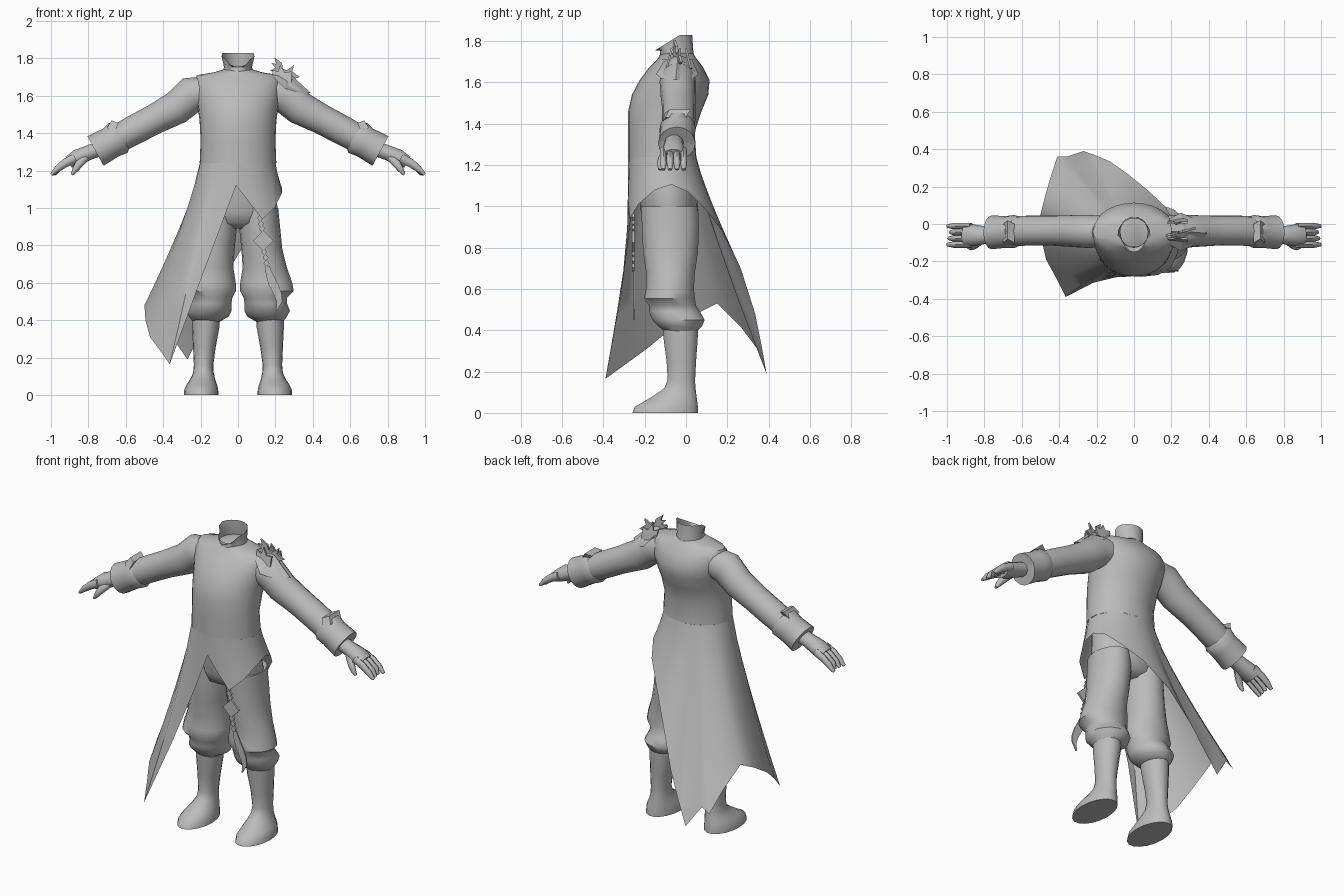
import bpy, bmesh, math
from mathutils import Vector

mat = bpy.data.materials.new("plain grey")
mat.diffuse_color = (0.5, 0.5, 0.5, 1)


def make(name, verts, faces, smooth=50, normals=True):
    me = bpy.data.meshes.new(name)
    me.from_pydata([tuple(v) for v in verts], [], faces)
    ob = bpy.data.objects.new(name, me)
    bpy.context.collection.objects.link(ob)
    me.materials.append(mat)
    if normals:
        bm = bmesh.new()
        bm.from_mesh(me)
        bmesh.ops.recalc_face_normals(bm, faces=bm.faces)
        bm.to_mesh(me)
        bm.free()
    bpy.ops.object.select_all(action='DESELECT')
    ob.select_set(True)
    bpy.context.view_layer.objects.active = ob
    if smooth:
        bpy.ops.object.shade_smooth_by_angle(angle=math.radians(smooth))
    return ob


def skin(name, rings, caps=(True, True), closed=True, smooth=50):
    """Bridge equal-length rings of points."""
    n = len(rings[0])
    verts = [p for r in rings for p in r]
    faces = [(i * n + j, i * n + (j + 1) % n, (i + 1) * n + (j + 1) % n, (i + 1) * n + j)
             for i in range(len(rings) - 1) for j in range(n if closed else n - 1)]
    if closed and caps[0]:
        faces.append(tuple(range(n)))
    if closed and caps[1]:
        faces.append(tuple(range(len(verts) - n, len(verts))))
    return make(name, verts, faces, smooth)


def oval(z, x0, x1, y0, y1, n=20):
    """Level ring spanning the given x and y limits."""
    return [Vector(((x0 + x1) / 2 + (x1 - x0) / 2 * math.cos(a),
                    (y0 + y1) / 2 + (y1 - y0) / 2 * math.sin(a), z))
            for a in (2 * math.pi * k / n for k in range(n))]


def limb(name, path, s, n=14, caps=(True, True)):
    """Tube through (x, y, z, half height, half depth), s = side."""
    pts = [Vector(p[:3]) for p in path]
    rings = []
    for i, p in enumerate(path):
        t = (pts[min(i + 1, len(pts) - 1)] - pts[max(i - 1, 0)])
        t.y = 0
        t.normalize()
        up = Vector((-t.z, 0, t.x))
        ring = []
        for k in range(n):
            a = 2 * math.pi * k / n
            q = pts[i] + up * p[3] * math.sin(a) + Vector((0, p[4] * math.cos(a), 0))
            ring.append(Vector((q.x * s, q.y, q.z)))
        rings.append(ring)
    return skin(name, rings, caps)


def plate(name, outline, offset):
    """Thin flat shape from 3D points, thickened along an offset."""
    o = Vector(offset)
    a = [Vector(p) for p in outline]
    n = len(a)
    faces = [tuple(range(n)), tuple(range(2 * n - 1, n - 1, -1))]
    faces += [(i, (i + 1) % n, n + (i + 1) % n, n + i) for i in range(n)]
    return make(name, a + [p + o for p in a], faces, 0)


# Coat body
body = [(1.24, .205, -.28, .05), (1.36, .2, -.28, .042), (1.46, .205, -.28, .075),
        (1.54, .215, -.262, .108), (1.61, .23, -.225, .114), (1.67, .235, -.18, .085),
        (1.71, .22, -.14, .055), (1.725, .13, -.13, .045), (1.74, .08, -.12, .035)]
skin("coat_body", [oval(z, -x, x, a, b, 28) for z, x, a, b in body], (False, True))

# Open collar, tall at the back and dipping at the front
base = oval(1.70, -.085, .085, -.13, .045)
waist = oval(1.755, -.075, .075, -.125, .035)
rim = oval(1.83, -.088, .088, -.15, .03)
for p in rim:
    p.z = 1.83 - .075 * max(0, (-.03 - p.y) / .12)
    if p.y < -.06:
        p.x *= .75
skin("collar", [base, waist, rim], (False, False))

# Asymmetric coat skirt: hem points from front opening around the left to the right hip
hem = [(-.01, -.28, 1.12), (-.10, -.285, .88), (-.22, -.315, .56), (-.365, -.39, .165),
       (-.41, -.30, .23), (-.47, -.19, .31), (-.495, -.08, .40), (-.50, .05, .48),
       (-.475, .15, .53), (-.44, .27, .41), (-.41, .36, .29), (-.36, .36, .32),
       (-.27, .39, .19), (-.20, .365, .33), (-.13, .335, .48), (-.03, .265, .70),
       (.08, .175, .88), (.17, .09, .99), (.215, .01, 1.07), (.235, -.07, 1.105),
       (.235, -.15, 1.08), (.20, -.23, 1.01), (.13, -.272, .94), (.06, -.28, 1.03),
       (-.01, -.28, 1.12)]
cols = len(hem)
angles = [math.atan2((h[1] + .115) / .165, h[0] / .205) for h in hem]
tops = [Vector((.205 * math.cos(a), -.115 + .165 * math.sin(a), 1.24)) for a in angles]
rows = []
for k in range(8):
    t = k / 7
    row = []
    for h, top in zip(hem, tops):
        q = top.lerp(Vector(h), t)
        f = t ** 1.18
        row.append((top.x + (h[0] - top.x) * f, top.y + (h[1] - top.y) * f, q.z))
    rows.append(row)
skin("coat_skirt", rows, closed=False)

# Trouser seat
skin("trouser_seat", [oval(z, -x, x, a, b) for z, x, a, b in
                      [(1.25, .18, -.25, .03), (1.08, .2, -.23, .05), (.98, .215, -.22, .06),
                       (.92, .19, -.2, .045), (.89, .1, -.14, 0)]])

leg = [(1.0, .01, .215, -.22, .06), (.9, .006, .225, -.215, .065), (.78, .018, .237, -.21, .06),
       (.68, .025, .262, -.195, .045), (.6, .012, .29, -.195, .04), (.555, .012, .298, -.205, .045),
       (.52, .03, .262, -.18, .05), (.49, .035, .262, -.18, .07), (.45, .035, .278, -.165, .092),
       (.42, .05, .262, -.135, .08), (.39, .1, .24, -.1, .05)]
boot = [(.43, .095, .245, -.115, .06), (.36, .1, .245, -.11, .058), (.25, .12, .24, -.095, .05),
        (.16, .132, .236, -.09, .045), (.12, .13, .24, -.105, .047), (.085, .122, .255, -.155, .052),
        (.055, .112, .275, -.205, .056), (.03, .106, .287, -.25, .06), (.0, .104, .29, -.262, .06)]
arm = [(.16, -.04, 1.62, .085, .085), (.25, -.04, 1.605, .098, .088), (.33, -.038, 1.535, .09, .085),
       (.45, -.035, 1.473, .08, .08), (.56, -.035, 1.415, .079, .08), (.66, -.04, 1.36, .075, .08),
       (.72, -.04, 1.33, .06, .07)]
cuff = [(.625, -.04, 1.385, .078, .08), (.64, -.04, 1.375, .094, .088), (.68, -.042, 1.35, .085, .085),
        (.762, -.045, 1.305, .09, .09), (.755, -.045, 1.309, .078, .078), (.70, -.045, 1.34, .05, .05)]
palm = [(.72, -.055, 1.325, .042, .045), (.80, -.06, 1.295, .042, .048), (.86, -.06, 1.27, .045, .058),
        (.905, -.06, 1.245, .035, .06)]
for s, side in ((-1, "left"), (1, "right")):
    # Baggy trouser leg and boot
    def mirrored(rows):
        return [oval(z, min(s * a, s * b), max(s * a, s * b), c, d, 18) for z, a, b, c, d in rows]
    skin("trouser_leg_" + side, mirrored(leg))
    skin("boot_" + side, mirrored(boot))
    # Sleeve with turned-back cuff
    limb("sleeve_" + side, arm, s, 16)
    limb("cuff_" + side, cuff, s, 16, (False, True))
    # Flared cuff corner
    plate("cuff_point_" + side, [(s * .64, -.1, 1.455), (s * .675, -.08, 1.468),
                                 (s * .70, -.1, 1.43), (s * .66, -.12, 1.40)], (0, .1, 0))
    # Hand with fingers and thumb
    limb("palm_" + side, palm, s, 10)
    for k in range(4):
        y = -.11 + k * .033
        r = .017
        limb("finger_%s_%d" % (side, k), [(.87, y, 1.268, .024, r), (.925, y, 1.24, .023, r),
             (.965, y, 1.21, .018, r), (.998 - .008 * (k % 3), y, 1.178, .008, .01)], s, 8)
    limb("thumb_" + side, [(.81, -.085, 1.275, .022, .02), (.85, -.115, 1.235, .022, .02),
                           (.87, -.125, 1.205, .016, .016), (.888, -.125, 1.178, .007, .009)], s, 8)

# Shoulder guard: folded leaf draped over the right shoulder
ridge = [(.2, -.04, 1.735), (.27, -.04, 1.725), (.335, -.045, 1.665), (.39, -.05, 1.615)]
front = [(.19, -.11, 1.70), (.25, -.145, 1.64), (.31, -.12, 1.62), (.39, -.052, 1.614)]
back = [(.19, .03, 1.71), (.25, .06, 1.64), (.31, .035, 1.62), (.39, -.048, 1.614)]
skin("shoulder_guard", [front, ridge, back], closed=False, smooth=0)

# Spiky crest shapes standing on the guard
crest = [(.17, 1.735), (.20, 1.75), (.178, 1.775), (.205, 1.77), (.195, 1.805), (.235, 1.775),
         (.24, 1.745), (.26, 1.735), (.30, 1.765), (.29, 1.73), (.33, 1.70), (.30, 1.69), (.25, 1.70)]
plate("shoulder_crest", [(x, -.05 + (x - .24) * .25, z) for x, z in crest], (0, .012, 0))
for y, lean in ((-.09, -.25), (.01, .25)):
    spike = [(.19, 1.70), (.18, 1.74), (.215, 1.73), (.225, 1.765), (.25, 1.725),
             (.285, 1.73), (.285, 1.67), (.24, 1.66)]
    plate("shoulder_spikes", [(x, y - (z - 1.7) * lean, z) for x, z in spike], (0, .01, 0))

# Hanging charm: beads, diamond, feather
def diamond(name, x, z, w, h):
    plate(name, [(x - w, -.262, z), (x, -.262, z - h), (x + w, -.262, z), (x, -.262, z + h)], (0, .012, 0))

for x, z in ((.118, .945), (.122, .915), (.128, .89), (.14, .765), (.148, .735), (.152, .705)):
    diamond("charm_bead", x, z, .016, .02)
diamond("charm_diamond", .135, .825, .055, .055)
spine = [(.155, .69, .012), (.17, .64, .02), (.19, .59, .026), (.212, .54, .022),
         (.222, .5, .015), (.205, .45, .002)]
plate("charm_feather", [(x - w, -.255, z) for x, z, w in spine]
      + [(x + w, -.255, z) for x, z, w in reversed(spine)], (0, .008, 0))
